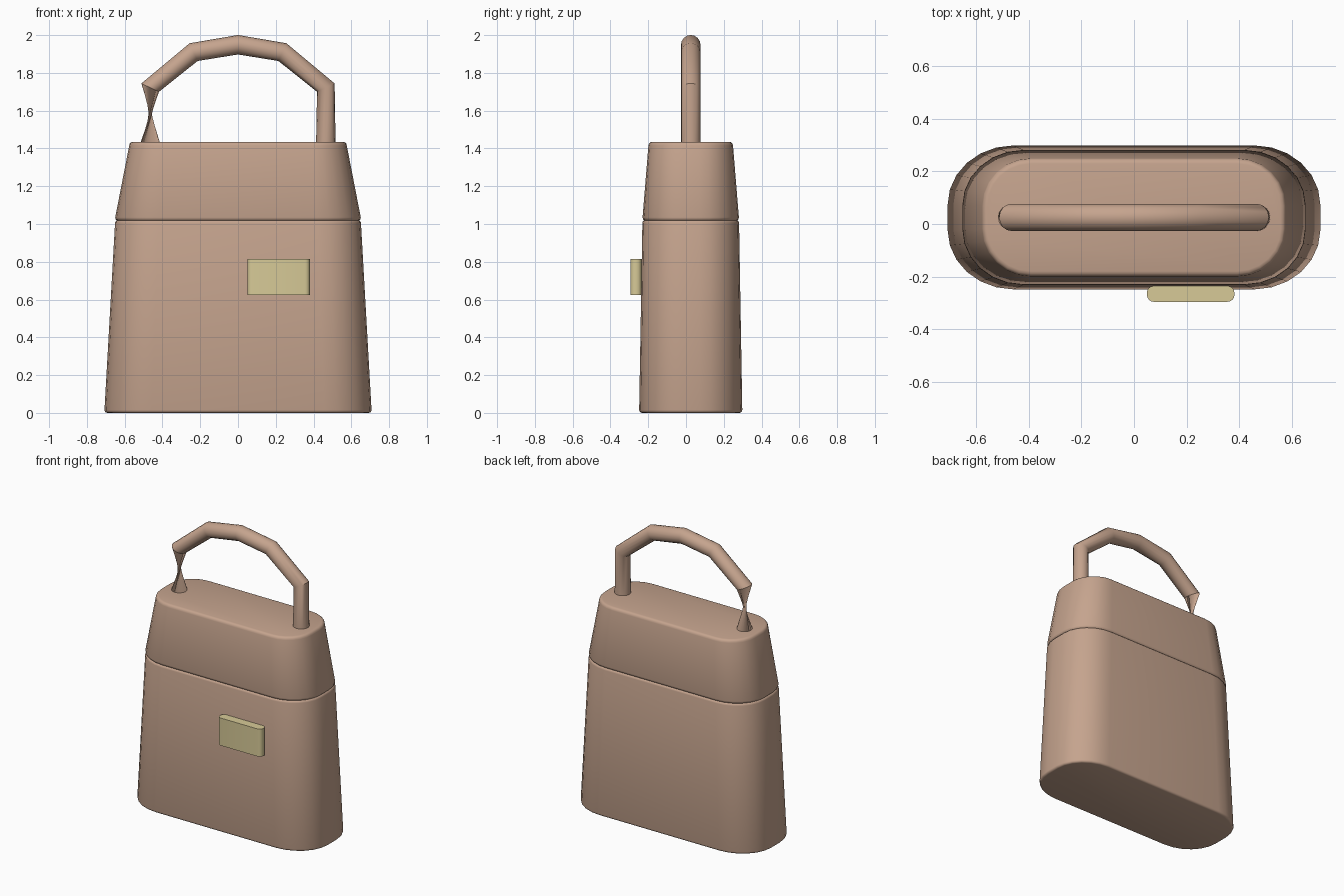
import bpy, bmesh, math
from mathutils import Vector

if "Cube" in bpy.data.objects:
    bpy.data.objects.remove(bpy.data.objects["Cube"])

YC = 0.025  # depth centre of the bag


def material(name, color):
    m = bpy.data.materials.new(name)
    m.diffuse_color = color
    m.use_nodes = True
    m.node_tree.nodes["Principled BSDF"].inputs["Base Color"].default_value = m.diffuse_color
    return m


tan = material("tan_leather", (0.56, 0.37, 0.27, 1))
brass = material("pale_brass", (0.68, 0.59, 0.31, 1))


def loft(name, rings, mat, swap_first=False):
    """Skin a list of equal-length rings and cap both ends."""
    bm = bmesh.new()
    loops = [[bm.verts.new(p) for p in ring] for ring in rings]
    n = len(loops[0])
    for a, b in zip(loops, loops[1:]):
        for i in range(n):
            bm.faces.new((a[i], a[(i + 1) % n], b[(i + 1) % n], b[i]))
    bm.faces.new(loops[0][::-1])
    bm.faces.new(loops[-1])
    bmesh.ops.recalc_face_normals(bm, faces=bm.faces)
    me = bpy.data.meshes.new(name)
    bm.to_mesh(me)
    bm.free()
    ob = bpy.data.objects.new(name, me)
    bpy.context.collection.objects.link(ob)
    me.materials.append(mat)
    bpy.ops.object.select_all(action='DESELECT')
    ob.select_set(True)
    bpy.context.view_layer.objects.active = ob
    bpy.ops.object.shade_smooth_by_angle(angle=math.radians(35))
    return ob


def rounded(hx, hy, rx, ry, z, cx=0.0, cy=YC, seg=6):
    """Rounded rectangle outline at height z."""
    pts = []
    for k, (sx, sy) in enumerate(((1, 1), (-1, 1), (-1, -1), (1, -1))):
        for i in range(seg + 1):
            a = (k + i / seg) * math.pi / 2
            pts.append((cx + sx * (hx - rx) + rx * math.cos(a),
                        cy + sy * (hy - ry) + ry * math.sin(a), z))
    return pts


def shell(name, bottom, top, bevel):
    """Tapered bag section with rounded top and bottom rims."""
    (bx, by, brx, bry, bz), (tx, ty, trx, try_, tz) = bottom, top
    steps = [math.pi / 2 * i / 3 for i in range(4)]
    rings = []
    for a in steps:
        d = bevel * (1 - math.sin(a))
        rings.append(rounded(bx - d, by - d, brx - d, bry - d,
                             bz + bevel * (1 - math.cos(a))))
    for a in steps:
        d = bevel * (1 - math.cos(a))
        rings.append(rounded(tx - d, ty - d, trx - d, try_ - d,
                             tz - bevel * (1 - math.sin(a))))
    return loft(name, rings, tan)


# Bag body and lid
shell("bag_body", (0.707, 0.273, 0.25, 0.225, 0.0), (0.651, 0.256, 0.23, 0.21, 1.02), 0.015)
shell("bag_lid", (0.65, 0.255, 0.23, 0.21, 1.015), (0.576, 0.224, 0.185, 0.18, 1.435), 0.02)

# Clasp on the front
loft("clasp", [rounded(0.166, 0.03, 0.026, 0.026, z, 0.215, -0.265, 4)
               for z in (0.625, 0.815)], brass)

# Handle: faceted arch whose left leg is twisted half a turn
half = [(0.465, 1.43), (0.465, 1.722), (0.235, 1.91)]
path = [(-x, z) for x, z in half] + [(0, 1.949)] + half[::-1]
path = [Vector((x, YC, z)) for x, z in path]
R, N = 0.0515, 16
rings = []
for i, p in enumerate(path):
    t = Vector()
    if i > 0:
        t += (p - path[i - 1]).normalized()
    if i < len(path) - 1:
        t += (path[i + 1] - p).normalized()
    t.normalize()
    side = Vector((t.z, 0, -t.x))
    twist = math.pi if i == 0 else 0
    rings.append([p + R * (side * math.cos(a) + Vector((0, 1, 0)) * math.sin(a))
                  for a in (2 * math.pi * k / N + twist for k in range(N))])
loft("handle", rings, tan)
